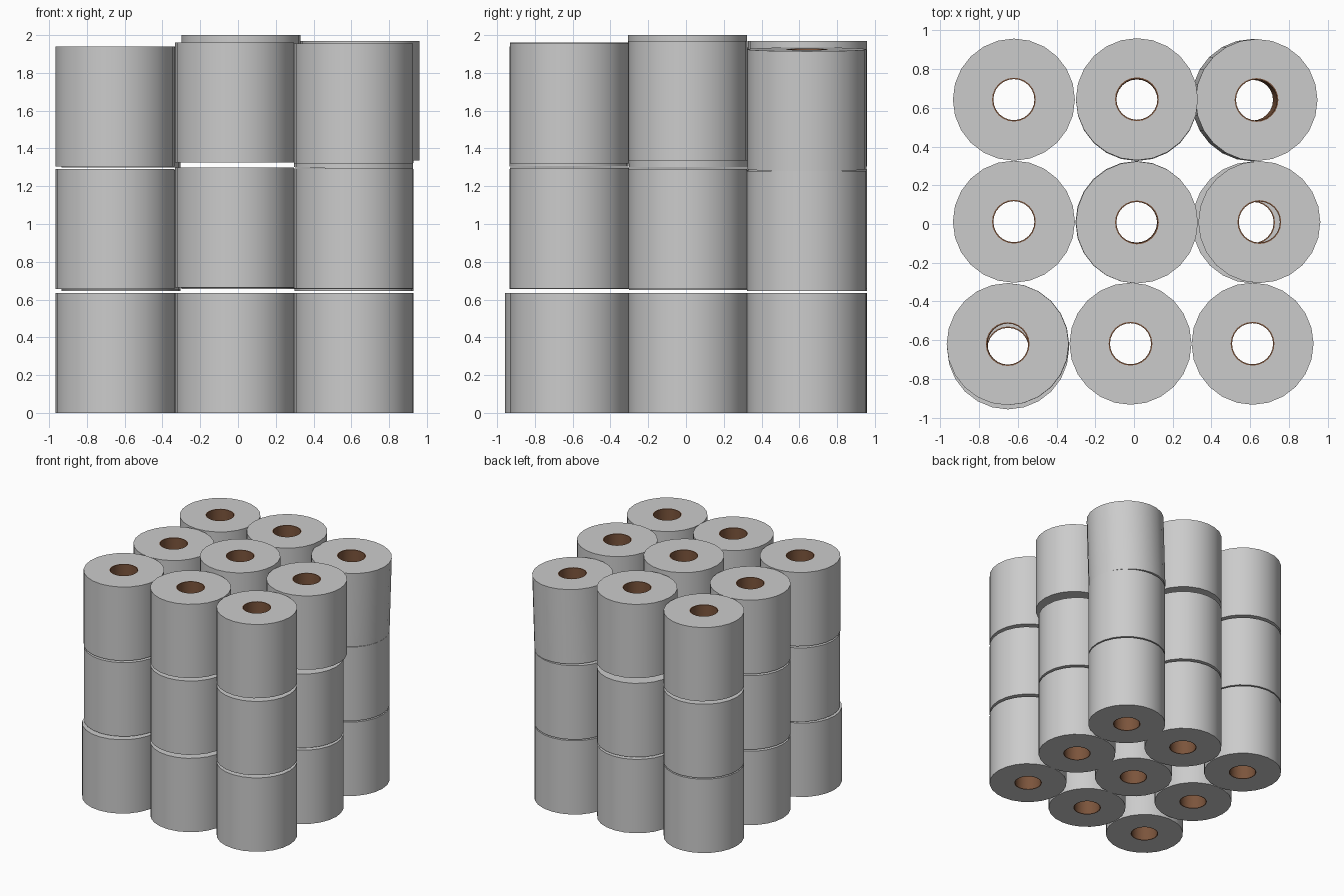
import bpy, bmesh, math

if "Cube" in bpy.data.objects:
    bpy.data.objects.remove(bpy.data.objects["Cube"])

SIDES, RADIUS, HEIGHT = 24, 0.315, 0.635
CORE_OUT, CORE_IN = 0.113, 0.106

card = bpy.data.materials.new("cardboard")
card.diffuse_color = (0.2, 0.09, 0.045, 1)
card.use_nodes = True
card.node_tree.nodes["Principled BSDF"].inputs["Base Color"].default_value = card.diffuse_color


def tube_mesh(name, r_out, r_in, material=None):
    """Hollow cylinder centred on the origin, made by spinning its wall section."""
    bm = bmesh.new()
    h = HEIGHT / 2
    section = [(r_out, -h), (r_out, h), (r_in, h), (r_in, -h)]
    rings = []
    for i in range(SIDES):
        a = 2 * math.pi * i / SIDES
        rings.append([bm.verts.new((r * math.cos(a), r * math.sin(a), z)) for r, z in section])
    for i in range(SIDES):
        a, b = rings[i], rings[(i + 1) % SIDES]
        for j in range(4):
            k = (j + 1) % 4
            bm.faces.new((a[j], b[j], b[k], a[k]))
    bmesh.ops.recalc_face_normals(bm, faces=bm.faces)
    mesh = bpy.data.meshes.new(name)
    bm.to_mesh(mesh)
    bm.free()
    if material:
        mesh.materials.append(material)
    mesh.shade_smooth()
    mesh.set_sharp_from_angle(angle=math.radians(35))
    return mesh


paper = tube_mesh("paper", RADIUS, CORE_OUT)
core = tube_mesh("core", CORE_OUT, CORE_IN, card)


def roll(name, x, y, base, tilt=0.0):
    for part, mesh in (("paper", paper), ("core", core)):
        ob = bpy.data.objects.new(f"{name}_{part}", mesh)
        ob.location = (x, y, base + HEIGHT / 2)
        ob.rotation_euler = (0, tilt, 0)
        bpy.context.collection.objects.link(ob)


# Columns: the slightly loose (x, y, base) of each roll, bottom to top
columns = {
    "front_left": [(-0.65, -0.642, 0), (-0.65, -0.62, 0.655), (-0.652, -0.62, 1.305)],
    "front_middle": [(-0.018, -0.618, 0), (-0.018, -0.618, 0.665), (-0.018, -0.618, 1.325)],
    "front_right": [(0.612, -0.618, 0), (0.612, -0.618, 0.658), (0.612, -0.618, 1.32)],
    "middle_left": [(-0.62, 0.012, 0), (-0.62, 0.012, 0.65), (-0.62, 0.012, 1.3)],
    "centre": [(0.013, 0.008, 0), (0.013, 0.01, 0.66), (0.015, 0.008, 1.365)],
    "middle_right": [(0.615, 0.008, 0), (0.615, 0.008, 0.655), (0.647, 0.01, 1.335)],
    "back_left": [(-0.62, 0.642, 0), (-0.62, 0.642, 0.645), (-0.62, 0.642, 1.305)],
    "back_middle": [(0.015, 0.64, 0), (0.015, 0.642, 0.655), (0.015, 0.644, 1.335)],
    "back_right": [(0.613, 0.638, 0), (0.613, 0.638, 0.645), (0.622, 0.64, 1.29)],
}
for column, spots in columns.items():
    for level, (x, y, base) in zip(("bottom", "mid", "top"), spots):
        # the top roll at the back right leans a little
        leaning = column == "back_right" and level == "top"
        roll(f"{column}_{level}_roll", x, y, base, 0.033 if leaning else 0.0)
